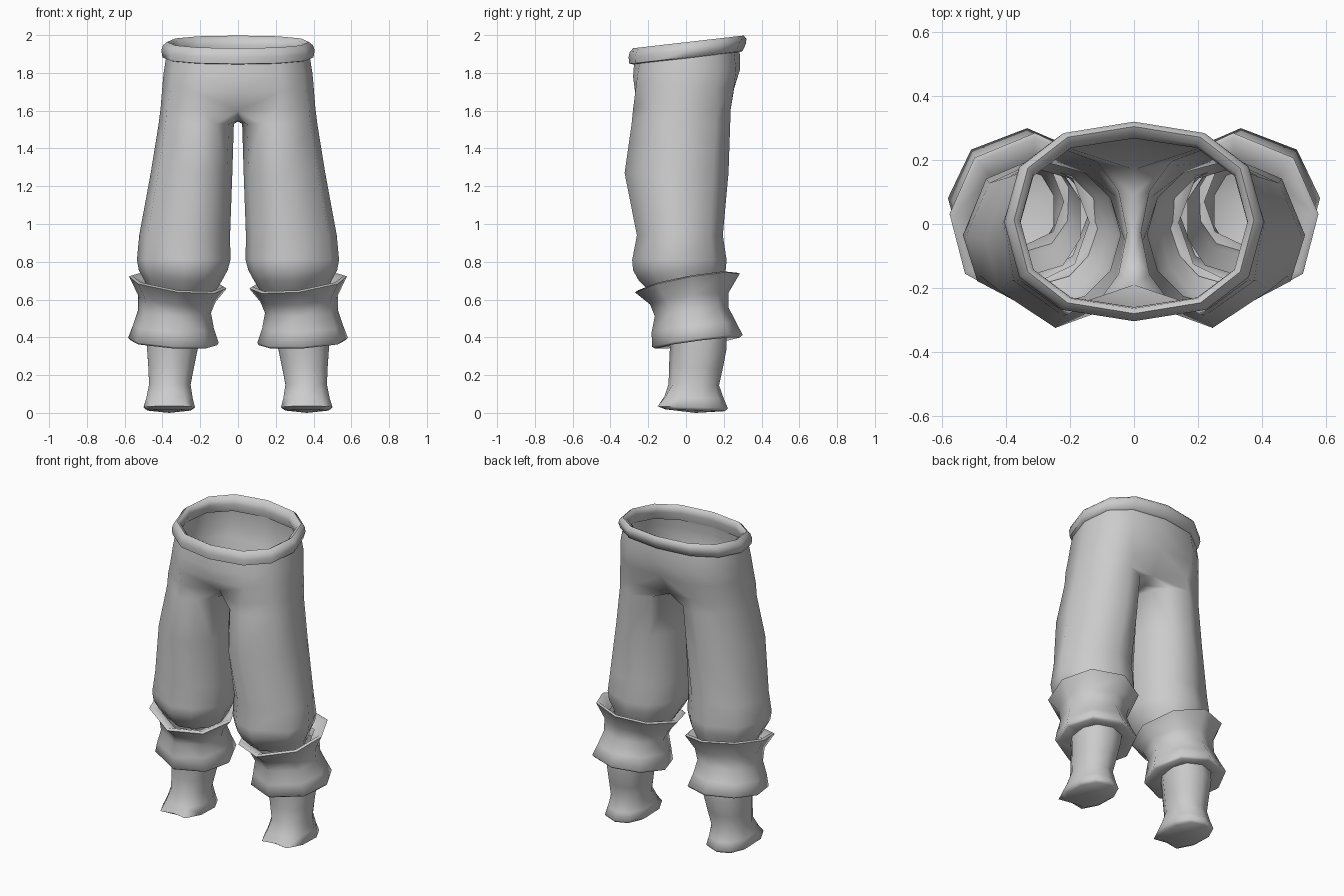
import bpy
import math

cube = bpy.data.objects.get("Cube")
if cube:
    bpy.data.objects.remove(cube, do_unlink=True)

grey = bpy.data.materials.new("plain grey")
grey.use_nodes = True
colour = (0.6, 0.6, 0.6, 1.0)
grey.diffuse_color = colour
grey.node_tree.nodes["Principled BSDF"].inputs["Base Color"].default_value = colour


def oval(x0, x1, y0, y1, z, angles, tilt_x=0.0, tilt_y=0.0, power=1.0):
    """Points on an oval that fills the given box; a power below 1 squares it."""
    cx, cy, rx, ry = (x0 + x1) / 2, (y0 + y1) / 2, (x1 - x0) / 2, (y1 - y0) / 2
    points = []
    for a in angles:
        c, s = math.cos(math.radians(a)), math.sin(math.radians(a))
        dx = rx * math.copysign(abs(c) ** power, c)
        dy = ry * math.copysign(abs(s) ** power, s)
        points.append((cx + dx, cy + dy, z + tilt_x * dx + tilt_y * dy))
    return points


def turn(sides, start=0.0):
    return [start + 360 * i / sides for i in range(sides)]


def bridge(faces, low, high, closed=True):
    """Quads between two index rings, low ring first, facing outward."""
    n = len(high)
    for i in range(n if closed else n - 1):
        j = (i + 1) % n
        faces.append((low[i], low[j], high[j], high[i]))


def make(name, verts, faces, mirror=True, angle=65):
    mesh = bpy.data.meshes.new(name)
    mesh.from_pydata(verts, [], faces)
    mesh.materials.append(grey)
    mesh.shade_smooth()
    mesh.set_sharp_from_angle(angle=math.radians(angle))
    ob = bpy.data.objects.new(name, mesh)
    bpy.context.collection.objects.link(ob)
    if mirror:
        mod = ob.modifiers.new("mirror", 'MIRROR')
        mod.use_clip = True
        mod.merge_threshold = 0.001


def loft(name, rings, cap=None, **options):
    """Skin closed rings listed from the bottom up, with an optional end point below."""
    n = len(rings[0])
    verts = [p for ring in rings for p in ring]
    faces = []
    for r in range(len(rings) - 1):
        bridge(faces, range(r * n, r * n + n), range(r * n + n, r * n + 2 * n))
    if cap:
        verts.append(cap)
        faces += [((i + 1) % n, i, len(verts) - 1) for i in range(n)]
    make(name, verts, faces, **options)


# Trousers: one closed leg whose top joins a half torso, mirrored
leg_angles = [-122, -90, -35, 0, 45, 90, 122, 150, 180, 210]
N = len(leg_angles)
leg_boxes = [
    (0.12, 0.47, -0.19, 0.17, 0.64),
    (0.085, 0.495, -0.25, 0.19, 0.70),
    (0.055, 0.525, -0.28, 0.21, 0.755),
    (0.040, 0.535, -0.285, 0.215, 0.81),
    (0.042, 0.523, -0.26, 0.195, 0.94),
    (0.030, 0.462, -0.325, 0.225, 1.27),
    (0.022, 0.420, -0.288, 0.234, 1.53),
]
rings = [oval(*box, leg_angles) for box in leg_boxes]
crotch = oval(0.0, 0.41, -0.28, 0.237, 1.61, leg_angles, power=0.9)
crotch[0] = (0, -0.19, 1.60)
crotch[6:] = [(0, 0.17, 1.575), (0, 0.09, 1.547), (0, 0, 1.543), (0, -0.10, 1.547)]
rings.append(crotch)
verts = [p for ring in rings for p in ring]
faces = []
for r in range(len(rings) - 1):
    bridge(faces, range(r * N, r * N + N), range(r * N + N, r * N + 2 * N))

# Half torso rings: width, front, back, height, tilt, inward dip of front and back seam
half_angles = [-90 + 30 * i for i in range(7)]
low = range(len(verts) - N, len(verts) - N + 7)
for w, front, back, z, tilt, dip in [
        (0.402, -0.300, 0.285, 1.71, 0.03, 0.03),
        (0.394, -0.290, 0.297, 1.80, 0.07, 0.01),
        (0.380, -0.275, 0.284, 1.885, 0.115, 0.0)]:
    ring = oval(-w, w, front, back, z, half_angles, tilt_y=tilt, power=0.8)
    ring[0] = (0, ring[0][1] + dip, ring[0][2])
    ring[6] = (0, ring[6][1] - dip, ring[6][2])
    high = range(len(verts), len(verts) + 7)
    verts += ring
    bridge(faces, low, high, closed=False)
    low = high
make("trousers", verts, faces, angle=80)

# Rolled waistband, tilted up toward the back, its inside running down to the cloth
band = [
    (0.375, -0.270, 0.278, 1.876),
    (0.400, -0.300, 0.300, 1.882),
    (0.406, -0.304, 0.317, 1.918),
    (0.397, -0.298, 0.320, 1.946),
    (0.375, -0.280, 0.305, 1.964),
    (0.355, -0.264, 0.280, 1.952),
    (0.355, -0.260, 0.268, 1.915),
    (0.378, -0.272, 0.280, 1.865),
]
loft("waistband", [oval(-w, w, f, b, z, turn(12), tilt_y=0.115, power=0.85)
                   for w, f, b, z in band], mirror=False)

# Flared cuffs, pinched in the middle
cuff_angles = [5, 46, 92, 135, 180, 222, 270, 324]
cuff = [
    (0.22, 0.48, -0.07, 0.21, 0.385, 0.04, 0.13),
    (0.11, 0.57, -0.165, 0.285, 0.370, 0.05, 0.13),
    (0.102, 0.583, -0.18, 0.300, 0.382, 0.05, 0.13),
    (0.128, 0.557, -0.182, 0.265, 0.455, 0.03, 0.12),
    (0.143, 0.530, -0.165, 0.225, 0.535, 0.03, 0.12),
    (0.118, 0.530, -0.190, 0.225, 0.605, 0.08, 0.15),
    (0.060, 0.578, -0.270, 0.285, 0.688, 0.115, 0.18),
    (0.075, 0.562, -0.255, 0.270, 0.696, 0.115, 0.18),
    (0.140, 0.500, -0.190, 0.200, 0.655, 0.10, 0.15),
]
loft("cuffs", [oval(*c[:5], cuff_angles, c[5], c[6]) for c in cuff], angle=75)

# Lower legs with a slightly splayed foot and a rounded sole
shin = [
    (0.245, 0.485, -0.130, 0.205, 0.014),
    (0.222, 0.506, -0.185, 0.222, 0.030),
    (0.235, 0.490, -0.140, 0.200, 0.080),
    (0.246, 0.476, -0.092, 0.175, 0.150),
    (0.228, 0.480, -0.090, 0.195, 0.240),
    (0.206, 0.488, -0.085, 0.215, 0.345),
    (0.190, 0.490, -0.100, 0.215, 0.420),
    (0.160, 0.485, -0.160, 0.190, 0.640),
]
shin_rings = [oval(*s, turn(10, -90), tilt_y=-0.03, power=0.9) for s in shin]
# Small crease pressed into the toe
for r, depth in ((0, 0.02), (1, 0.05), (2, 0.025)):
    x, y, z = shin_rings[r][0]
    shin_rings[r][0] = (x, y + depth, z)
loft("lower_legs", shin_rings, cap=(0.365, 0.05, 0.0), angle=70)
